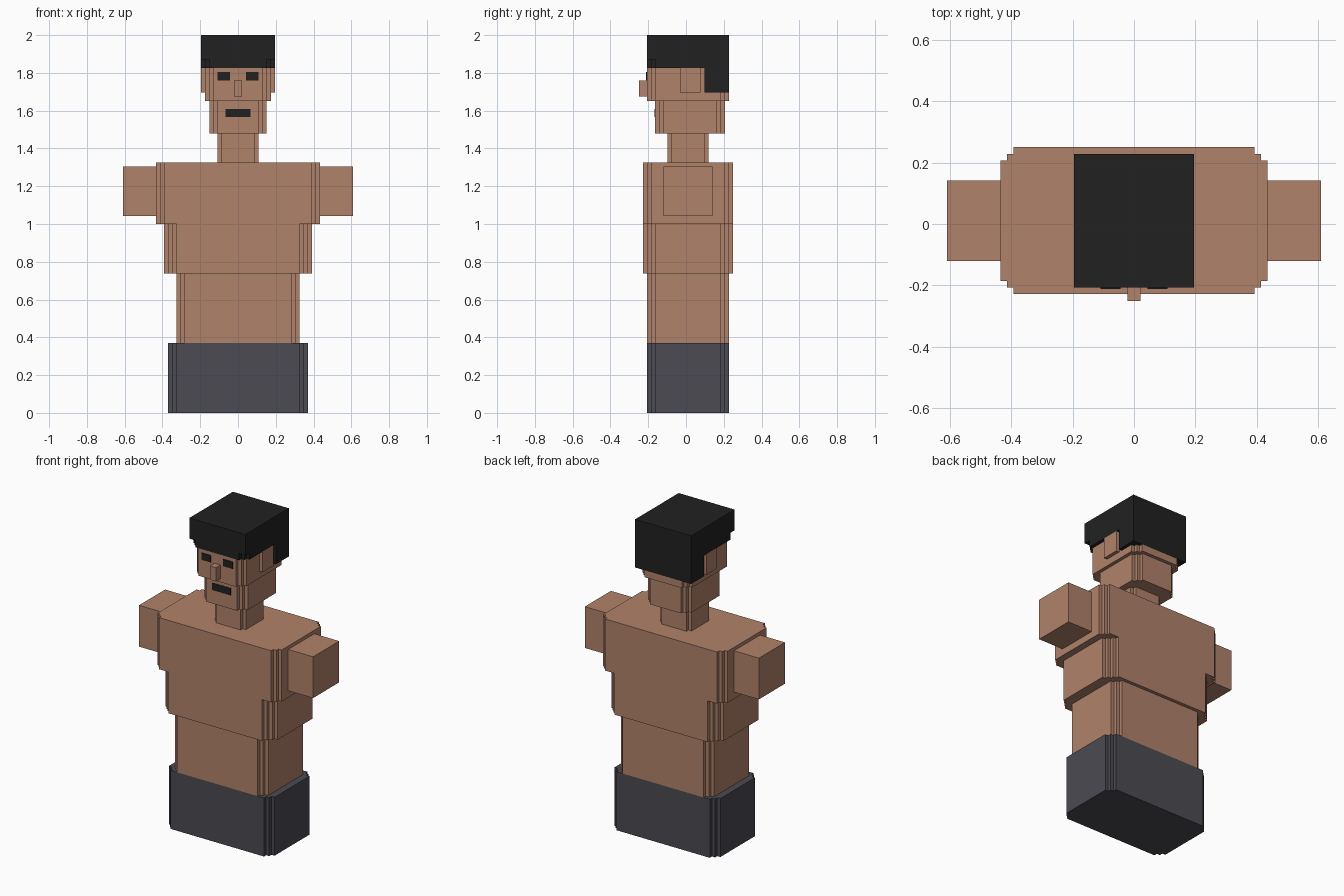
import bpy, bmesh

if "Cube" in bpy.data.objects:
    bpy.data.objects.remove(bpy.data.objects["Cube"])

U = 2 / 92            # grid unit: the figure is 92 units tall
Y0 = -0.25            # frontmost plane (nose tip); depths are counted from here


def material(name, rgb):
    m = bpy.data.materials.new(name)
    m.diffuse_color = (*rgb, 1)
    m.use_nodes = True
    m.node_tree.nodes["Principled BSDF"].inputs["Base Color"].default_value = m.diffuse_color
    return m


SKIN = material("skin", (0.434, 0.223, 0.144))
BLACK = material("black", (0.0152, 0.0152, 0.0152))
GREY = material("dark_grey", (0.069, 0.069, 0.084))


def prism(name, ring, offset, mat):
    """Extrude a closed ring of grid points along an offset (grid units)."""
    bm = bmesh.new()
    place = lambda p: (p[0] * U, Y0 + p[1] * U, p[2] * U)
    low = [bm.verts.new(place(p)) for p in ring]
    high = [bm.verts.new(place([a + b for a, b in zip(p, offset)])) for p in ring]
    bm.faces.new(low)
    bm.faces.new(high)
    n = len(ring)
    for i in range(n):
        j = (i + 1) % n
        bm.faces.new((low[i], low[j], high[j], high[i]))
    bmesh.ops.recalc_face_normals(bm, faces=bm.faces)
    me = bpy.data.meshes.new(name)
    bm.to_mesh(me)
    bm.free()
    me.materials.append(mat)
    ob = bpy.data.objects.new(name, me)
    bpy.context.collection.objects.link(ob)
    return ob


def stepped(name, half, y, z, steps, mat):
    """Upright block whose vertical corners are cut back in unit stairs."""
    stair = [(half, steps)]
    for i in range(steps):
        stair += [(half - i - 1, steps - i), (half - i - 1, steps - i - 1)]
    if steps:
        # outer edge first, then alternate in and forward
        stair = [(half, steps)]
        for i in range(1, steps + 1):
            stair += [(half - i, steps - i + 1), (half - i, steps - i)]
    y0, y1 = y
    ring = [(x, y0 + d) for x, d in stair]
    ring += [(-x, y0 + d) for x, d in reversed(stair)]
    ring += [(-x, y1 - d) for x, d in stair]
    ring += [(x, y1 - d) for x, d in reversed(stair)]
    return prism(name, [(a, b, z[0]) for a, b in ring], (0, 0, z[1] - z[0]), mat)


def box(name, x, y, z, mat):
    ring = [(x[0], y[0], z[0]), (x[1], y[0], z[0]), (x[1], y[1], z[0]), (x[0], y[1], z[0])]
    return prism(name, ring, (0, 0, z[1] - z[0]), mat)


# Body, bottom to top: half width, depth range, height range, corner steps
for name, half, y, z, steps, mat in (
    ("shorts", 17, (2, 22), (0, 17), 2, GREY),
    ("waist", 15, (2, 22), (17, 34), 2, SKIN),
    ("ribs", 18, (1, 23), (34, 46), 3, SKIN),
    ("chest", 20, (1, 23), (46, 61), 2, SKIN),
    ("neck", 5, (7, 17), (61, 68), 1, SKIN),
    ("jaw", 7, (4, 21), (68, 76), 2, SKIN),
    ("head_base", 8, (2, 22), (76, 78), 2, SKIN),
    ("head", 8, (2, 21), (78, 84), 2, SKIN),
    ("hair_fringe", 9, (2, 20), (84, 86), 2, BLACK),
):
    stepped(name, half, y, z, steps, mat)

# Hair: side profile with a longer back, extruded across the head
profile = [(2, 92), (22, 92), (22, 78), (16, 78), (16, 86), (2, 86)]
prism("hair", [(-9, y, z) for y, z in profile], (18, 0, 0), BLACK)

# Paired parts
for side, s in (("left", -1), ("right", 1)):
    def span(a, b):
        return sorted((s * a, s * b))
    box(side + "_arm", span(20, 28), (6, 18), (48, 60), SKIN)
    box(side + "_ear", span(8, 9), (10, 15), (78, 84), SKIN)
    box(side + "_eye", span(2, 5), (1.8, 2), (81, 83), BLACK)

# Nose and mouth
box("nose", (-1, 1), (0, 2), (77, 81), SKIN)
box("mouth", (-3, 3), (3.8, 4), (72, 74), BLACK)
